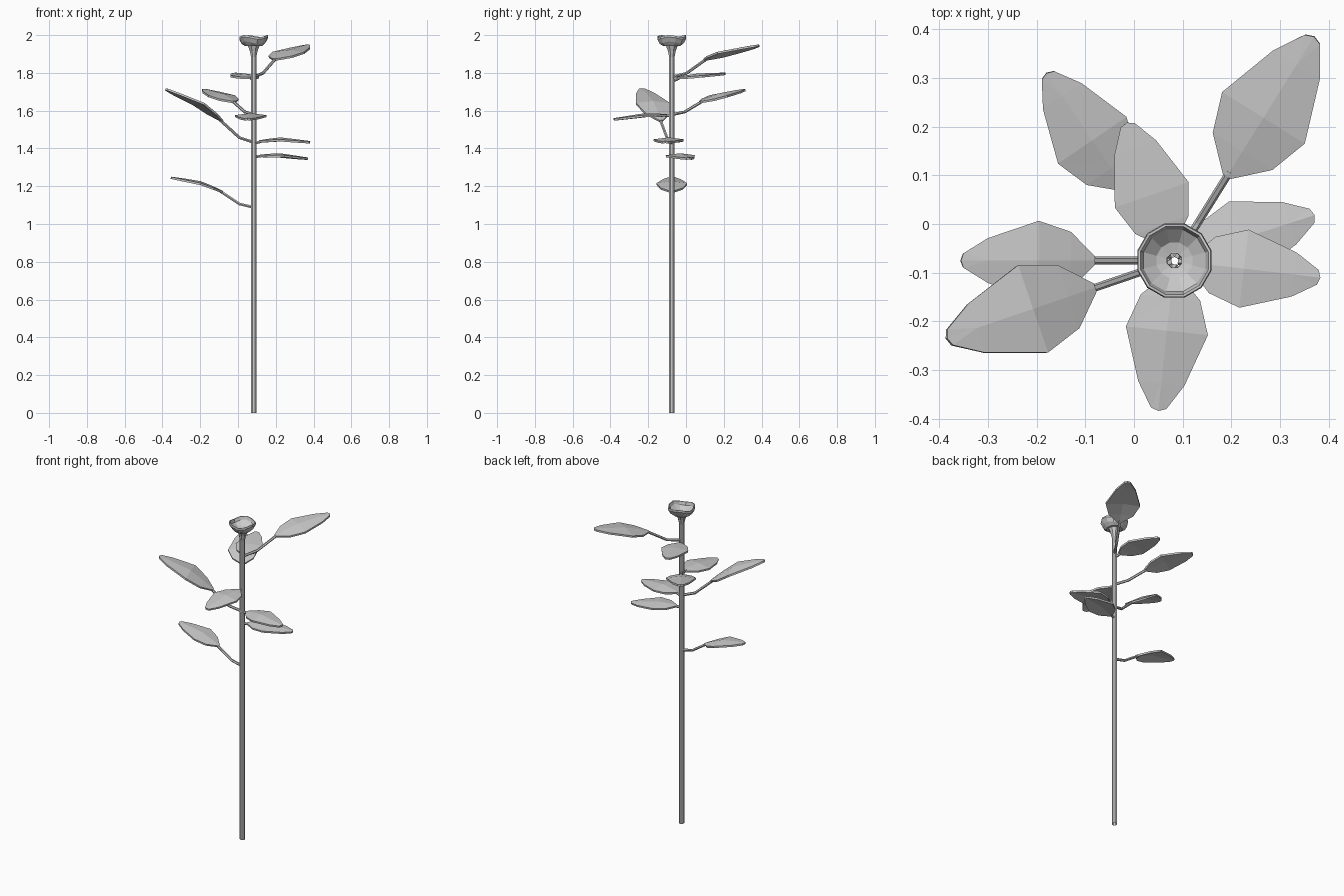
import bpy, math
from mathutils import Vector

if "Cube" in bpy.data.objects:
    bpy.data.objects.remove(bpy.data.objects["Cube"])

CX, CY = 0.083, -0.075   # stem axis


def make(name, verts, faces):
    me = bpy.data.meshes.new(name)
    me.from_pydata(verts, [], faces)
    me.update()
    ob = bpy.data.objects.new(name, me)
    bpy.context.collection.objects.link(ob)
    return ob


def lathe(name, profile, n, wave=0.0):
    """Open surface of revolution round the stem axis; wave ripples the wide rings."""
    verts, faces = [], []
    for r, z in profile:
        for i in range(n):
            a = 2 * math.pi * (i + 0.5) / n
            dz = wave * math.cos(3 * a + 0.5) if r > 0.065 else 0
            verts.append((CX + r * math.cos(a), CY + r * math.sin(a), min(z + dz, 2.0)))
    for k in range(len(profile) - 1):
        for i in range(n):
            j = (i + 1) % n
            faces.append((k*n + i, k*n + j, (k+1)*n + j, (k+1)*n + i))
    return make(name, verts, faces)


def tube(name, pts, radius, n=6):
    """Faceted tube along a path lying in a vertical plane."""
    verts, faces = [], []
    for k, p in enumerate(pts):
        d = (pts[min(k+1, len(pts)-1)] - pts[max(k-1, 0)]).normalized()
        side = d.cross(Vector((0, 0, 1))).normalized()
        up = side.cross(d)
        for i in range(n):
            a = 2 * math.pi * i / n
            verts.append(p + radius * (math.cos(a) * side + math.sin(a) * up))
    for k in range(len(pts) - 1):
        for i in range(n):
            j = (i + 1) % n
            faces.append((k*n + i, k*n + j, (k+1)*n + j, (k+1)*n + i))
    faces += [tuple(range(n))[::-1], tuple(range(len(verts) - n, len(verts)))]
    return make(name, verts, faces)


# Leaf outline: fraction along leaf, fraction of half width
OUTLINE = [(0, 0.09), (0.18, 0.72), (0.42, 1.0), (0.80, 0.56), (0.98, 0.18)]


def leaf(name, tip, r0, z_stem, z_base, z_mid, z_tip):
    out = Vector((tip[0] - CX, tip[1] - CY, 0))
    reach = out.length
    out.normalize()
    side = Vector((-out.y, out.x, 0))
    axis = Vector((CX, CY, 0))
    length = reach - r0
    half = 0.295 * length
    # blade: left edge, midrib, right edge per station
    verts, faces = [], []
    for t, w in OUTLINE:
        if t < 0.42:
            z = z_base + (z_mid - z_base) * t / 0.42
        else:
            z = z_mid + (z_tip - z_mid) * (t - 0.42) / 0.58
        for s in (-1, 0, 1):
            d = r0 + t * length + (0.02 * length if s == 0 and t > 0.9 else 0)
            lift = 0.006 * w if s == 0 else -0.004 * w
            verts.append(axis + out * d + side * (s * w * half) + Vector((0, 0, z + lift)))
    for k in range(len(OUTLINE) - 1):
        for c in (0, 1):
            a, b, e, f = k*3 + c, k*3 + c + 3, k*3 + c + 4, k*3 + c + 1
            faces += [(a, f, e), (a, e, b)] if c else [(a, f, b), (f, e, b)]
    blade = make(name + "_blade", verts, faces)
    mod = blade.modifiers.new("thickness", 'SOLIDIFY')
    mod.thickness = 0.011
    mod.offset = 0
    # stalk: leaves the stem nearly level, then rises to the blade
    dz = z_base - z_stem
    r_end = r0 + 0.012
    path = [(0.008, 0), (0.008 + (r_end - 0.008) * 0.4, 0.2),
            (0.008 + (r_end - 0.008) * 0.72, 0.65), (r_end, 1.04)]
    tube(name + "_stalk", [axis + out * r + Vector((0, 0, z_stem + f * dz)) for r, f in path], 0.008)


# Stem and flower are open down the middle
lathe("stem", [(0.0155, 0), (0.0155, 1.885)], 8)
lathe("calyx", [(0.0155, 1.885), (0.022, 1.915), (0.034, 1.945), (0.016, 1.947)], 8)
lathe("flower_cup", [(0.018, 1.944), (0.046, 1.942), (0.066, 1.96), (0.079, 1.984), (0.077, 1.994),
                     (0.072, 1.994), (0.066, 1.975), (0.038, 1.953), (0.017, 1.948)], 12, 0.007)

# Leaves: tip xy, blade start radius, heights at stem, blade start, blade middle, tip
LEAVES = [
    ((0.37, 0.385), 0.205, 1.78, 1.87, 1.91, 1.945),
    ((-0.18, 0.31), 0.18, 1.58, 1.645, 1.68, 1.71),
    ((-0.015, 0.208), 0.03, 1.76, 1.772, 1.785, 1.795),
    ((0.37, 0.018), 0.03, 1.357, 1.36, 1.363, 1.345),
    ((0.382, -0.11), 0.03, 1.43, 1.437, 1.447, 1.432),
    ((0.05, -0.383), 0.025, 1.572, 1.575, 1.575, 1.553),
    ((-0.385, -0.235), 0.175, 1.435, 1.545, 1.64, 1.715),
    ((-0.356, -0.075), 0.165, 1.09, 1.17, 1.215, 1.245),
]
for i, args in enumerate(LEAVES):
    leaf(f"leaf_{i + 1}", *args)
